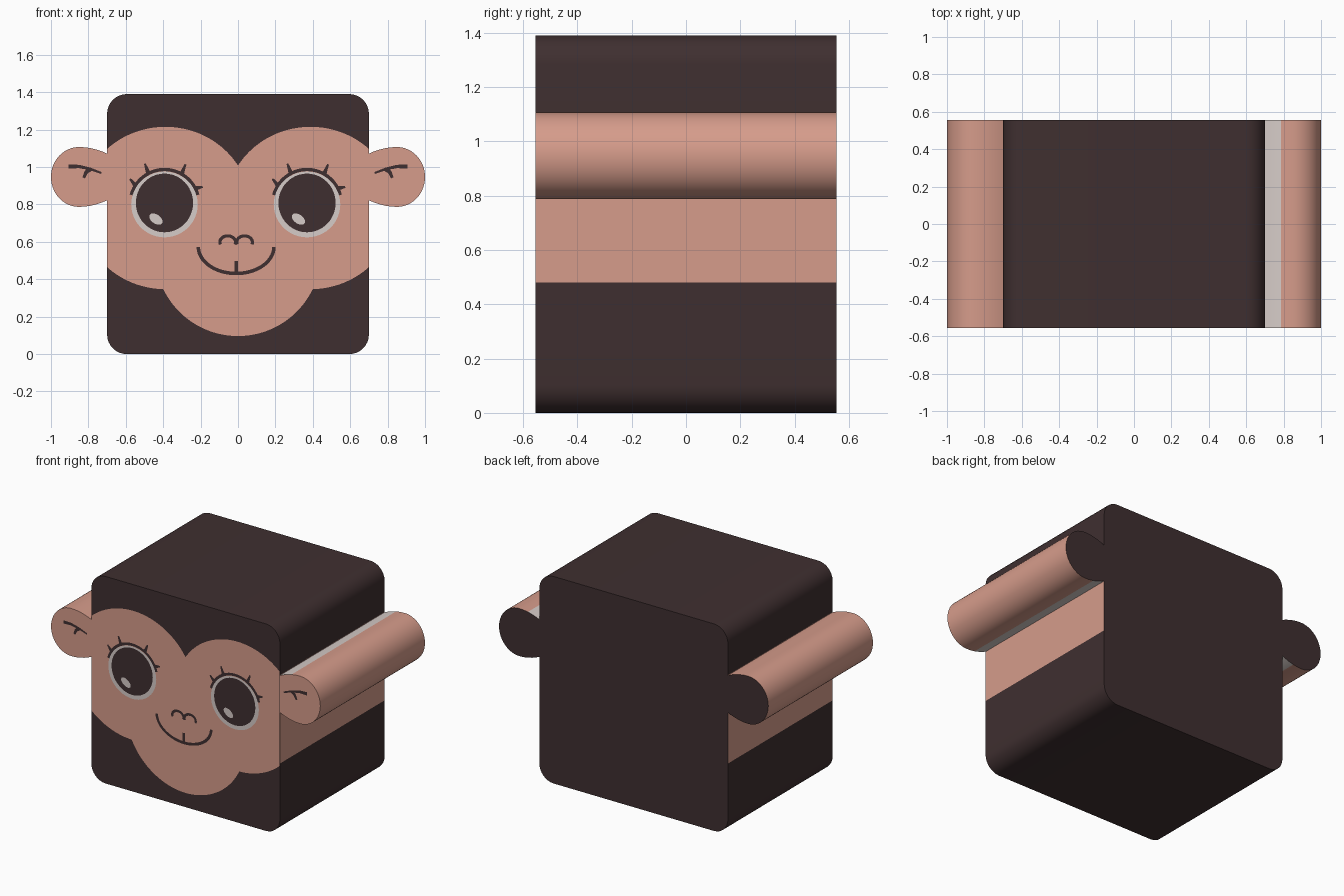
import bpy, bmesh, math
from math import cos, sin, pi, sqrt, radians

if "Cube" in bpy.data.objects:
    bpy.data.objects.remove(bpy.data.objects["Cube"])

DEPTH = 0.555            # half depth of the block
W, H, R = 0.70, 1.39, 0.105
BAND_LO, BAND_HI = 0.48, 1.075


def material(name, rgb):
    lin = [((c / 255 + 0.055) / 1.055) ** 2.4 for c in rgb]
    m = bpy.data.materials.new(name)
    m.diffuse_color = (*lin, 1)
    m.use_nodes = True
    m.node_tree.nodes["Principled BSDF"].inputs["Base Color"].default_value = m.diffuse_color
    return m


DARK = material("dark_brown", (63, 47, 48))
PINK = material("skin_pink", (214, 156, 139))
PALE = material("pale_grey", (214, 204, 200))


def finish(name, bm, mats):
    me = bpy.data.meshes.new(name)
    bm.to_mesh(me)
    bm.free()
    for m in mats:
        me.materials.append(m)
    ob = bpy.data.objects.new(name, me)
    bpy.context.collection.objects.link(ob)
    return ob


def prism(name, pts, rule):
    """Extrude an x-z profile through the full depth; rule gives the colour of each face."""
    bm = bmesh.new()
    front = [bm.verts.new((x, -DEPTH, z)) for x, z in pts]
    back = [bm.verts.new((x, DEPTH, z)) for x, z in pts]
    n = len(pts)
    bm.faces.new(front)
    bm.faces.new(back)
    for i in range(n):
        j = (i + 1) % n
        bm.faces.new((front[i], front[j], back[j], back[i]))
    bmesh.ops.recalc_face_normals(bm, faces=bm.faces)
    for f in bm.faces:
        f.material_index = rule(f.calc_center_median(), f.normal)
        f.smooth = abs(f.normal.y) < 0.5
    ob = finish(name, bm, (DARK, PINK, PALE))
    ob.data.set_sharp_from_angle(angle=radians(35))
    return ob


def plate(name, polys, mat, lift):
    """Flat painted detail just in front of the face."""
    bm = bmesh.new()
    for pts in polys:
        f = bm.faces.new([bm.verts.new((x, -DEPTH - lift, z)) for x, z in pts])
        f.normal_update()
        if f.normal.y > 0:
            f.normal_flip()
    return finish(name, bm, (mat,))


def ribbon(pts, w0, w1=None):
    """Quads along a path, width going from w0 to w1."""
    w1 = w0 if w1 is None else w1
    sides, n = [], len(pts)
    for i, (x, z) in enumerate(pts):
        a, b = pts[max(i - 1, 0)], pts[min(i + 1, n - 1)]
        dx, dz = b[0] - a[0], b[1] - a[1]
        k = (w0 + (w1 - w0) * i / (n - 1)) / 2 / math.hypot(dx, dz)
        sides.append(((x - dz * k, z + dx * k), (x + dz * k, z - dx * k)))
    return [(p[0], q[0], q[1], p[1]) for p, q in zip(sides, sides[1:])]


def arc(cx, cz, rx, rz, a0, a1, n=24):
    return [(cx + rx * cos(radians(a0 + (a1 - a0) * i / n)),
             cz + rz * sin(radians(a0 + (a1 - a0) * i / n))) for i in range(n + 1)]


def oval(cx, cz, rx, rz, tilt=0, n=48):
    c, s = cos(radians(tilt)), sin(radians(tilt))
    out = []
    for i in range(n):
        u, v = rx * cos(2 * pi * i / n), rz * sin(2 * pi * i / n)
        out.append((cx + u * c - v * s, cz + u * s + v * c))
    return out


# head block, with a skin band on each side
right = arc(W - R, R, R, R, -90, 0, 8) + [(W, BAND_LO), (W, BAND_HI)] \
    + arc(W - R, H - R, R, R, 0, 90, 8)
outline = right + [(-x, z) for x, z in reversed(right)]
prism("head", outline,
      lambda c, n: int(abs(n.x) > 0.9 and abs(c.x) > W - 0.001 and BAND_LO < c.z < BAND_HI))

# ears: half oval outside, gently tapering neck inside
EX, EZ = 0.85, 0.947
for side, label in ((-1, "left"), (1, "right")):
    neck = [(EX - 0.16 * t, 0.16 - 0.04 * t * t) for t in (1, 0.8, 0.6, 0.4, 0.2)]
    pts = [(x, EZ + h) for x, h in neck] + arc(EX, EZ, 0.15, 0.16, 90, -90, 24) \
        + [(x, EZ - h) for x, h in reversed(neck)]

    def ear_rule(c, n, side=side):
        if n.y > 0.5:
            return 0
        if abs(n.y) < 0.5 and abs(c.x) < 0.80 and (side > 0 or n.z < 0):
            return 2
        return 1
    prism(label + "_ear", [(side * x, z) for x, z in pts], ear_rule)

# skin mask: two eye ovals and a round muzzle, clipped at the block sides
def mask_span(x):
    top, low = 0, 9
    for cx, cz, rx, rz in ((-0.388, 0.781, 0.455, 0.434), (0.388, 0.781, 0.455, 0.434),
                           (0, 0.54, 0.4435, 0.4435)):
        t = (x - cx) / rx
        if abs(t) < 1:
            h = rz * sqrt(1 - t * t)
            top, low = max(top, cz + h), min(low, cz - h)
    return top, low


xs = [-W + 2 * W * i / 140 for i in range(141)]
plate("face_mask", [[(x, mask_span(x)[0]) for x in xs]
                    + [(x, mask_span(x)[1]) for x in reversed(xs)]], PINK, 0.002)

# eyes: lid line and lashes, pale ring, dark pupil, highlight
for cx, label in ((-0.393, "left"), (0.369, "right")):
    ez = 0.803
    lid = ribbon(arc(cx, ez, 0.184, 0.184, 15, 165), 0.018)
    for ang, lean, length in ((27, 12, 0.045), (60, 68, 0.06), (118, 110, 0.06), (148, 130, 0.05)):
        x0, z0 = cx + 0.18 * cos(radians(ang)), ez + 0.18 * sin(radians(ang))
        path = [(x0 + length * t * cos(radians(lean)), z0 + length * t * sin(radians(lean)))
                for t in (0, 0.5, 1)]
        lid += ribbon(path, 0.026, 0.010)
    plate(label + "_eyelashes", lid, DARK, 0.0035)
    plate(label + "_eye_ring", [oval(cx, 0.80, 0.178, 0.176)], PALE, 0.005)
    plate(label + "_pupil", [oval(cx, 0.808, 0.153, 0.157)], DARK, 0.0065)
    plate(label + "_eye_highlight", [oval(cx - 0.046, 0.722, 0.040, 0.024, -35, 24)], PALE, 0.008)

# nose and mouth
nose = []
for s in (-1, 1):
    nose += ribbon(arc(-0.01 + s * 0.045, 0.598, 0.042, 0.034, -20, 200), 0.017)
plate("nose", nose, DARK, 0.004)
plate("mouth", ribbon(arc(-0.01, 0.573, 0.202, 0.142, 180, 360, 40), 0.019)
      + ribbon([(-0.01, 0.497), (-0.01, 0.43)], 0.018), DARK, 0.004)

# inner ear creases
for s, label in ((-1, "left"), (1, "right")):
    crease = ribbon([(s * 0.905, 1.003), (s * 0.85, 1.003), (s * 0.79, 0.99), (s * 0.73, 0.968)],
                    0.022, 0.010)
    crease += ribbon([(s * 0.79, 0.99), (s * 0.812, 0.972), (s * 0.825, 0.942)], 0.026, 0.014)
    plate(label + "_ear_crease", crease, DARK, 0.003)
